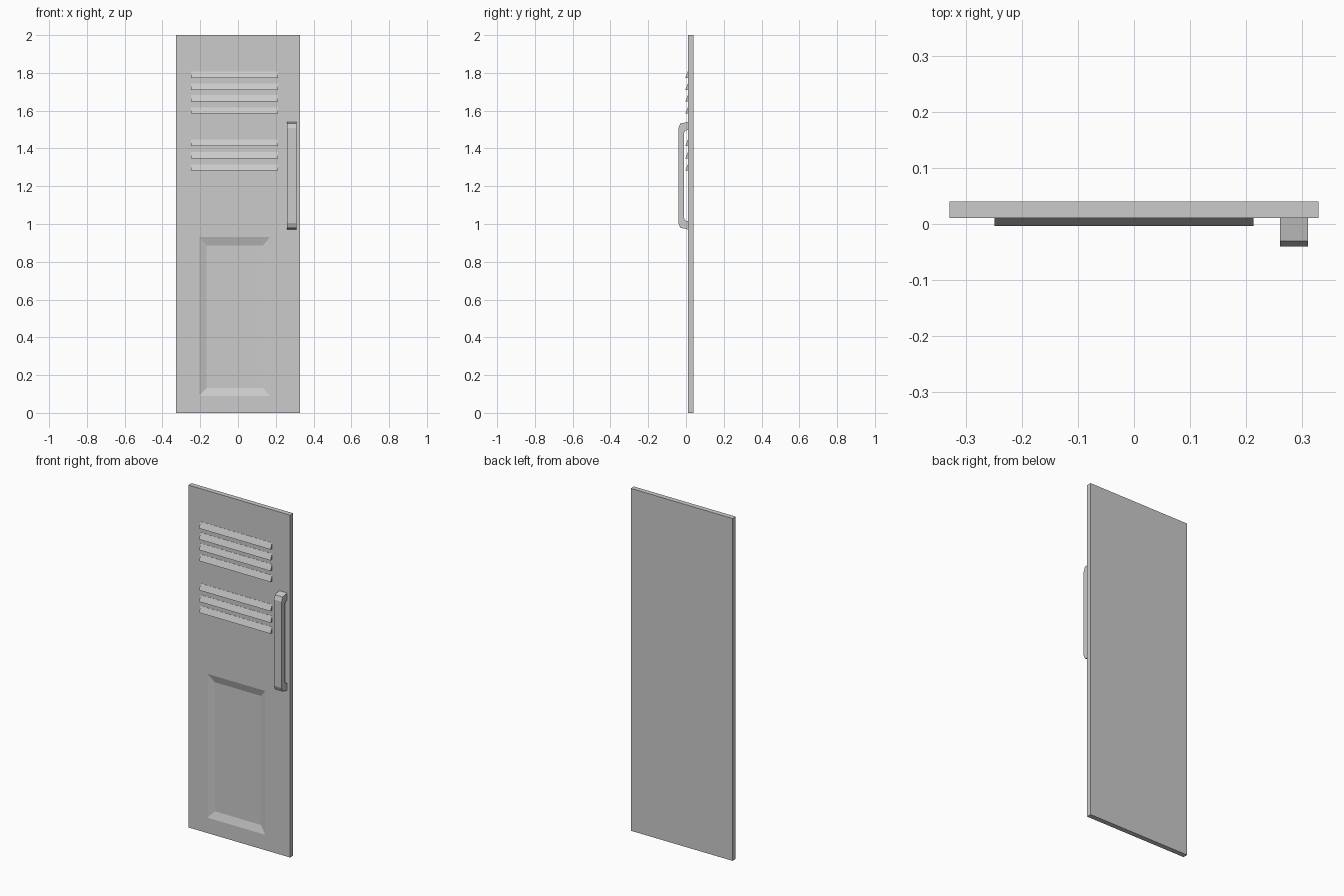
import bpy

if "Cube" in bpy.data.objects:
    bpy.data.objects.remove(bpy.data.objects["Cube"])


def make_mesh(name, verts, faces):
    mesh = bpy.data.meshes.new(name)
    mesh.from_pydata(verts, [], faces)
    obj = bpy.data.objects.new(name, mesh)
    bpy.context.collection.objects.link(obj)
    return obj


def loft_rects(name, rects):
    """Join a chain of upright rectangles (x0, x1, z0, z1, y), capping both ends."""
    verts, faces = [], []
    for x0, x1, z0, z1, y in rects:
        verts += [(x0, y, z0), (x1, y, z0), (x1, y, z1), (x0, y, z1)]
    for r in range(len(rects) - 1):
        for i in range(4):
            a, b = r * 4 + i, r * 4 + (i + 1) % 4
            faces.append((a, a + 4, b + 4, b))
    last = (len(rects) - 1) * 4
    faces += [(3, 2, 1, 0), (last, last + 1, last + 2, last + 3)]
    return fix_normals(make_mesh(name, verts, faces))


def extrude_x(name, profile, x0, x1):
    """Extrude a closed (y, z) profile along x."""
    n = len(profile)
    verts = [(x, y, z) for x in (x0, x1) for y, z in profile]
    faces = [(i, (i + 1) % n, (i + 1) % n + n, i + n) for i in range(n)]
    faces += [tuple(reversed(range(n))), tuple(range(n, 2 * n))]
    return fix_normals(make_mesh(name, verts, faces))


def fix_normals(obj):
    import bmesh
    bm = bmesh.new()
    bm.from_mesh(obj.data)
    bmesh.ops.recalc_face_normals(bm, faces=bm.faces)
    bm.to_mesh(obj.data)
    bm.free()
    return obj


# Door slab with a bevelled recessed lower panel
loft_rects("door_panel", [
    (-0.329, 0.329, 0.0, 2.0, 0.04),
    (-0.329, 0.329, 0.0, 2.0, 0.011),
    (-0.206, 0.168, 0.09, 0.93, 0.011),
    (-0.166, 0.132, 0.132, 0.886, 0.025),
])

# Sloping vent slats, four above and three below
for i, z in enumerate((1.774, 1.71, 1.648, 1.584, 1.413, 1.346, 1.282)):
    extrude_x(f"vent_slat_{i + 1}",
              [(0.012, z), (-0.004, z), (0.010, z + 0.034), (0.012, z + 0.034)],
              -0.249, 0.213)

# Pull handle: half of a C profile, mirrored about its middle height
mid = 1.256
half = [(-0.04, 0.252), (-0.03, 0.276), (0.012, 0.285),
        (0.012, 0.242), (-0.004, 0.238), (-0.010, 0.226)]
profile = [(y, mid + h) for y, h in half] + [(y, mid - h) for y, h in reversed(half)]
extrude_x("pull_handle", profile, 0.26, 0.31)
